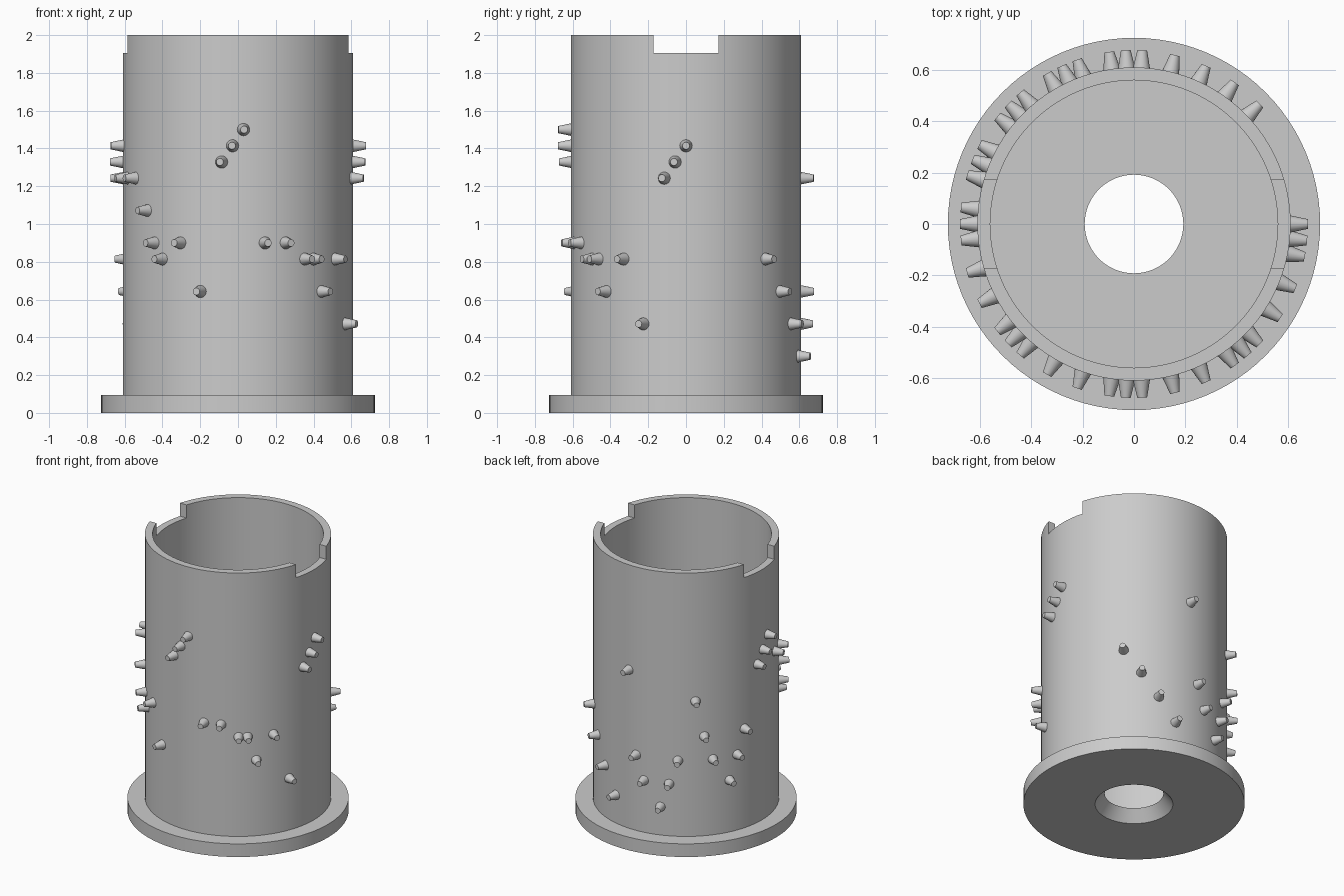
import bpy, bmesh
from math import cos, sin, pi
from mathutils import Matrix, Vector

cube = bpy.data.objects.get("Cube")
if cube:
    bpy.data.objects.remove(cube, do_unlink=True)

# Single grey material
grey = bpy.data.materials.new("plain grey")
grey.use_nodes = True
grey.diffuse_color = (0.6, 0.6, 0.6, 1)
grey.node_tree.nodes["Principled BSDF"].inputs["Base Color"].default_value = (0.6, 0.6, 0.6, 1)

R = 0.61            # drum radius
SEGMENTS = 96
PIN_STEPS = 66      # angular positions around the drum


def add_object(name, bm):
    bmesh.ops.recalc_face_normals(bm, faces=bm.faces)
    mesh = bpy.data.meshes.new(name)
    bm.to_mesh(mesh)
    bm.free()
    mesh.materials.append(grey)
    obj = bpy.data.objects.new(name, mesh)
    bpy.context.collection.objects.link(obj)
    return obj


def activate(obj):
    bpy.ops.object.select_all(action='DESELECT')
    obj.select_set(True)
    bpy.context.view_layer.objects.active = obj


# Drum: flange, thin wall and floor with a countersunk hole, turned as one profile
profile = [(0.255, 0), (0.725, 0), (0.725, 0.095), (R, 0.095),
           (R, 2), (0.56, 2), (0.56, 0.08), (0.192, 0.08)]
bm = bmesh.new()
rings = []
for i in range(SEGMENTS):
    a = 2 * pi * i / SEGMENTS
    rings.append([bm.verts.new((r * cos(a), r * sin(a), z)) for r, z in profile])
for i, ring in enumerate(rings):
    following = rings[(i + 1) % SEGMENTS]
    for j in range(len(profile)):
        k = (j + 1) % len(profile)
        bm.faces.new((ring[j], following[j], following[k], ring[k]))
drum = add_object("drum", bm)

# Two opposite rim notches, cut by one long bar
bm = bmesh.new()
bmesh.ops.create_cube(bm, size=1, matrix=Matrix.Translation((0, 0, 2.005))
                      @ Matrix.Diagonal((2, 0.345, 0.2, 1)))
cutter = add_object("notch_cutter", bm)
cutter.hide_render = True
cut = drum.modifiers.new("notches", 'BOOLEAN')
cut.operation = 'DIFFERENCE'
cut.solver = 'EXACT'
cut.object = cutter
activate(drum)
bpy.ops.object.modifier_apply(modifier=cut.name)
bpy.data.objects.remove(cutter, do_unlink=True)
bpy.ops.object.shade_smooth_by_angle()

# Pins: (angular step, height row), grouped in the runs they form
pins = {0: 13, 1: 12, 2: 11, 4: 2, 6: 6, 8: 4, 9: 6, 10: 6, 12: 7, 14: 7,
        16: 14, 17: 13, 18: 12, 20: 4, 22: 7, 24: 6, 25: 7, 26: 9, 28: 11, 30: 11,
        32: 13, 33: 12, 34: 11, 36: 6, 37: 4, 38: 2, 40: 4, 41: 6, 42: 9,
        44: 4, 45: 2, 46: 0, 48: 2, 49: 4, 50: 11, 52: 0, 54: 2, 56: 4, 58: 6}
bm = bmesh.new()
inner, tip = R - 0.01, 0.677
for step, row in pins.items():
    a = -2 * pi * step / PIN_STEPS
    out = Vector((cos(a), sin(a), 0))
    place = Matrix.Translation(out * (inner + tip) / 2 + Vector((0, 0, 0.3 + row * 0.0857)))
    bmesh.ops.create_cone(bm, cap_ends=True, segments=20, radius1=0.035, radius2=0.019,
                          depth=tip - inner,
                          matrix=place @ out.to_track_quat('Z', 'Y').to_matrix().to_4x4())
pin_set = add_object("pins", bm)
activate(pin_set)
bpy.ops.object.shade_smooth_by_angle()
